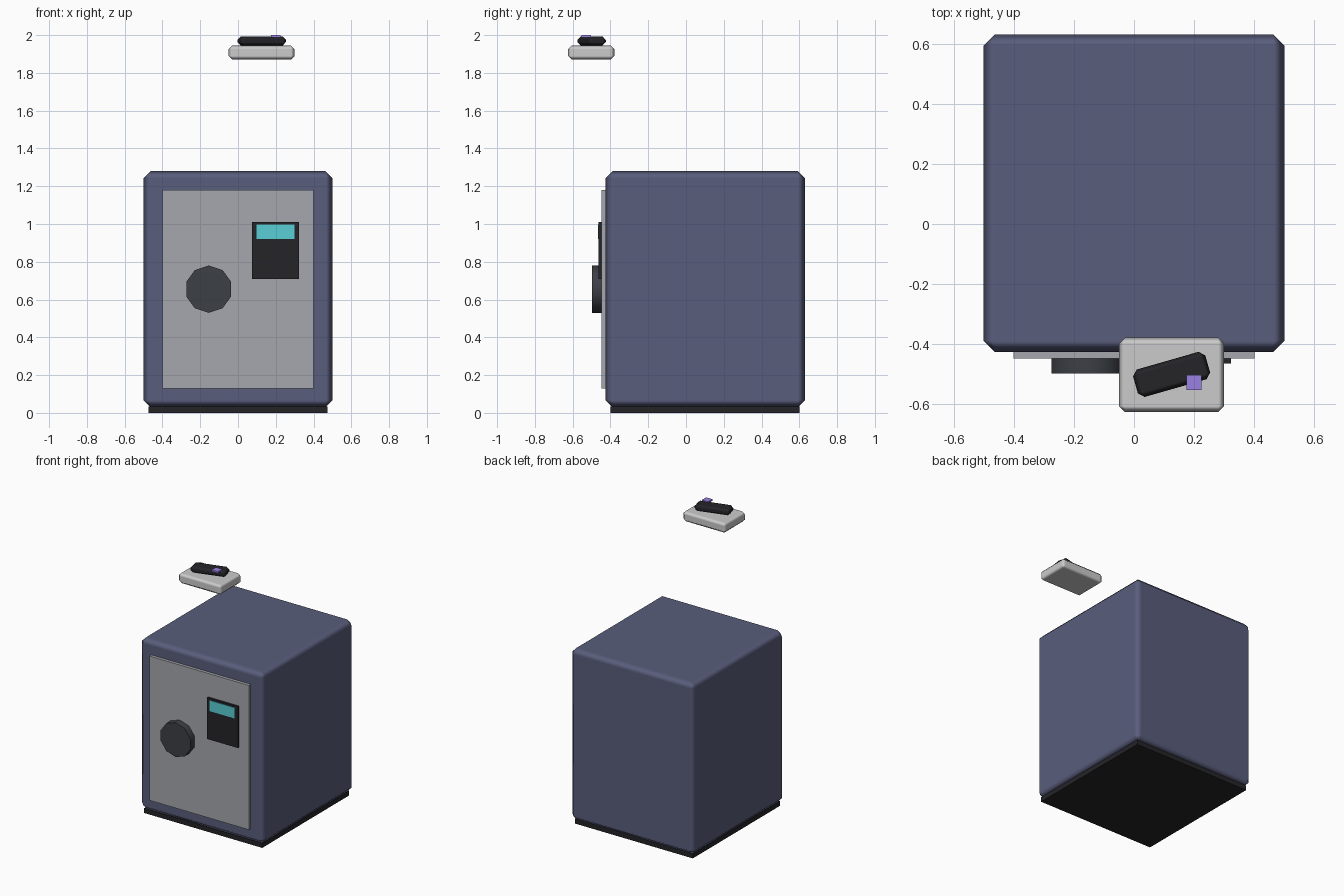
import bpy
from math import radians

if "Cube" in bpy.data.objects:
    bpy.data.objects.remove(bpy.data.objects["Cube"])


def material(name, r, g, b):
    m = bpy.data.materials.new(name)
    m.diffuse_color = (r, g, b, 1)
    m.use_nodes = True
    m.node_tree.nodes["Principled BSDF"].inputs["Base Color"].default_value = m.diffuse_color
    return m


navy = material("navy", 0.10, 0.11, 0.20)
steel = material("steel", 0.38, 0.39, 0.42)
charcoal = material("charcoal", 0.045, 0.05, 0.06)
black = material("black", 0.018, 0.018, 0.022)
cyan = material("cyan", 0.10, 0.62, 0.66)
white = material("off_white", 0.72, 0.72, 0.74)
purple = material("purple", 0.32, 0.22, 0.75)


def box(name, x, y, z, mat, bevel=0, turn=0):
    """Box from (min, max) ranges, optionally with softly shaded chamfers."""
    spans = (x, y, z)
    bpy.ops.mesh.primitive_cube_add(size=1, location=[(a + b) / 2 for a, b in spans])
    ob = bpy.context.object
    ob.name = name
    ob.scale = [b - a for a, b in spans]
    bpy.ops.object.transform_apply(location=False, rotation=False, scale=True)
    ob.rotation_euler.z = radians(turn)
    ob.data.materials.append(mat)
    if bevel:
        bpy.ops.object.shade_smooth()
        mod = ob.modifiers.new("chamfer", 'BEVEL')
        mod.width = bevel
        mod.segments = 1
        mod.harden_normals = True
    return ob


# Safe body, plinth and door
box("safe_body", (-0.5, 0.5), (-0.425, 0.63), (0.03, 1.28), navy, 0.037)
box("plinth", (-0.475, 0.475), (-0.4, 0.6), (0, 0.035), black)
box("door", (-0.4, 0.4), (-0.447, -0.40), (0.13, 1.18), steel)

# Ten-sided dial
bpy.ops.mesh.primitive_cylinder_add(vertices=10, radius=0.125, depth=0.06,
                                    location=(-0.155, -0.467, 0.655),
                                    rotation=(radians(90), 0, 0))
dial = bpy.context.object
dial.name = "dial"
dial.data.materials.append(charcoal)
bpy.ops.object.shade_smooth_by_angle(angle=radians(40))

# Keypad and its screen
box("keypad", (0.073, 0.323), (-0.463, -0.44), (0.71, 1.01), black)
box("screen", (0.098, 0.298), (-0.467, -0.45), (0.92, 0.998), cyan)

# Floating tray with a turned handset and its tag
box("tray", (-0.05, 0.3), (-0.625, -0.378), (1.87, 1.945), white, 0.02)
box("handset", (0.0, 0.25), (-0.5475, -0.4525), (1.945, 1.993), black, 0.018, turn=16)
box("tag", (0.174, 0.224), (-0.552, -0.502), (1.988, 2.0), purple)
